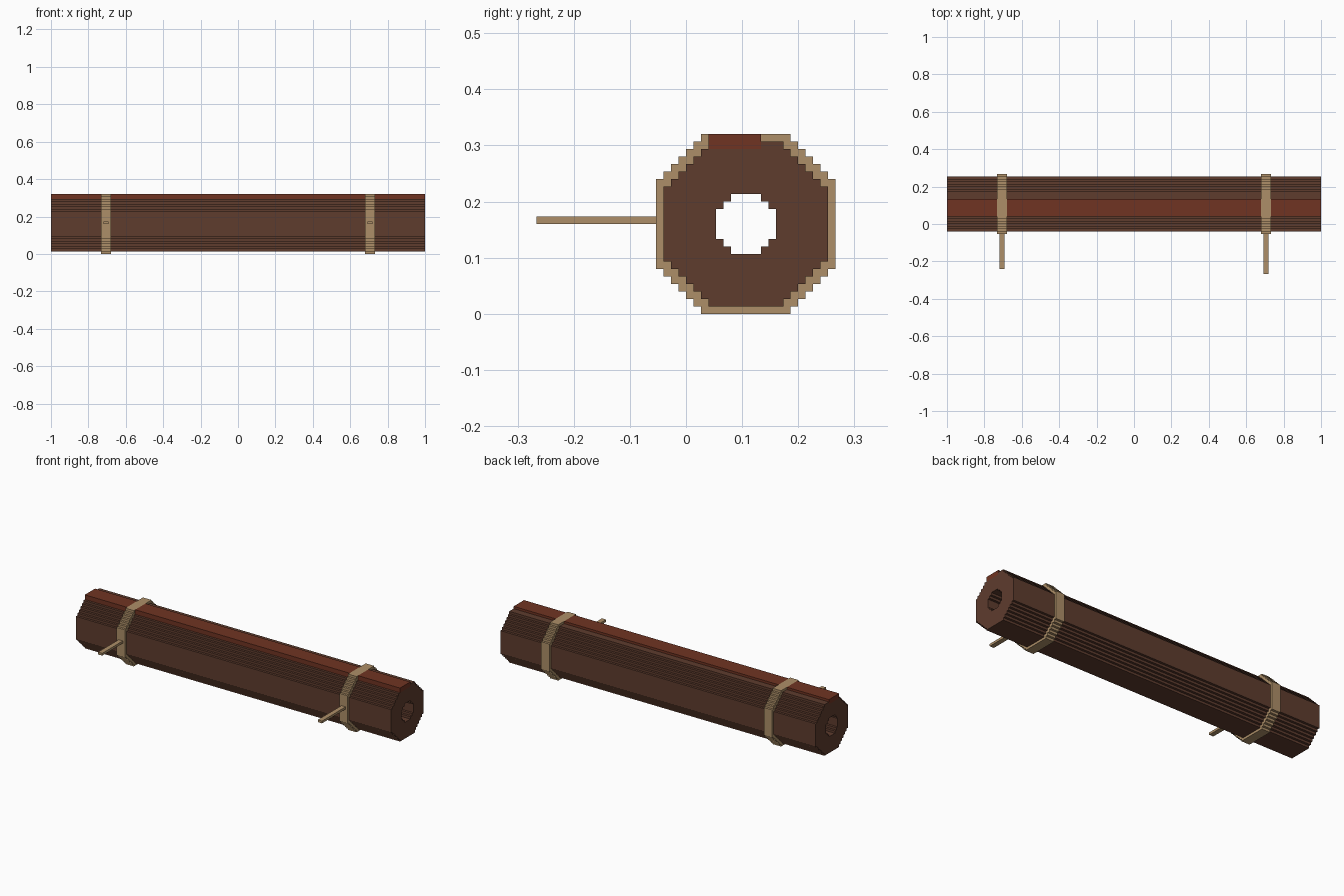
import bpy
import bmesh
from mathutils import Vector

cube = bpy.data.objects.get("Cube")
if cube:
    bpy.data.objects.remove(cube, do_unlink=True)

U = 2 / 150                          # one block
CENTRE = Vector((0, 8 * U, 12 * U))  # axis of the roll


def material(name, rgb):
    mat = bpy.data.materials.new(name)
    mat.use_nodes = True
    mat.diffuse_color = (*rgb, 1)
    mat.node_tree.nodes["Principled BSDF"].inputs["Base Color"].default_value = (*rgb, 1)
    return mat


brown = material("dark brown", (0.112, 0.045, 0.027))
red = material("red brown", (0.162, 0.034, 0.016))
tan = material("tan", (0.42, 0.275, 0.138))


def finish(name, bm, mat):
    bmesh.ops.recalc_face_normals(bm, faces=bm.faces)
    mesh = bpy.data.meshes.new(name)
    bm.to_mesh(mesh)
    bm.free()
    mesh.materials.append(mat)
    obj = bpy.data.objects.new(name, mesh)
    obj.scale = (U, U, U)
    obj.location = CENTRE
    bpy.context.collection.objects.link(obj)
    return obj


def stepped_octagon(radius, flat):
    """Stair-stepped octagon outline, one quarter turned four times."""
    quarter = []
    for k in range(radius - flat):
        quarter += [(radius - k, flat + k), (radius - k - 1, flat + k)]
    quarter.append((flat, radius))
    outline = []
    for _ in range(4):
        outline += quarter
        quarter = [(-z, y) for y, z in quarter]
    return outline


def tube(name, outer, inner, x0, x1, mat):
    bm = bmesh.new()
    edges = []
    for loop in (outer, inner):
        verts = [bm.verts.new((x0, y, z)) for y, z in loop]
        edges += [bm.edges.new((v, verts[i - 1])) for i, v in enumerate(verts)]
    bmesh.ops.triangle_fill(bm, edges=edges, use_beauty=True)
    grown = bmesh.ops.extrude_face_region(bm, geom=bm.faces[:])["geom"]
    moved = [g for g in grown if isinstance(g, bmesh.types.BMVert)]
    bmesh.ops.translate(bm, verts=moved, vec=(x1 - x0, 0, 0))
    return finish(name, bm, mat)


def boxes(name, bounds, mat):
    bm = bmesh.new()
    for low, high in bounds:
        low, high = Vector(low), Vector(high)
        verts = bmesh.ops.create_cube(bm, size=1)["verts"]
        bmesh.ops.scale(bm, verts=verts, vec=high - low)
        bmesh.ops.translate(bm, verts=verts, vec=(low + high) / 2)
    return finish(name, bm, mat)


# Roll with a through hole and a recess on top for the loose flap
roll_outline = stepped_octagon(11, 5)
corner = roll_outline.index((-5, 11))
recessed = roll_outline[:corner] + [(2, 11), (2, 10)] + roll_outline[corner + 1:]
tube("roll", recessed, stepped_octagon(4, 2), -75, 75, brown)

# Loose outer flap, interrupted by the straps
boxes("roll_flap", [((a, -5, 10), (b, 2, 12))
                    for a, b in ((-75, -55), (-51, 51), (55, 75))], red)

# Straps and their hanging ties
for side, x, tie_end in (("right", -53, -26), ("left", 53, -28)):
    tube(side + "_strap", stepped_octagon(12, 6), roll_outline, x - 2, x + 2, tan)
    boxes(side + "_tie", [((x - 1, tie_end, 0), (x + 1, -11.5, 1))], tan)
